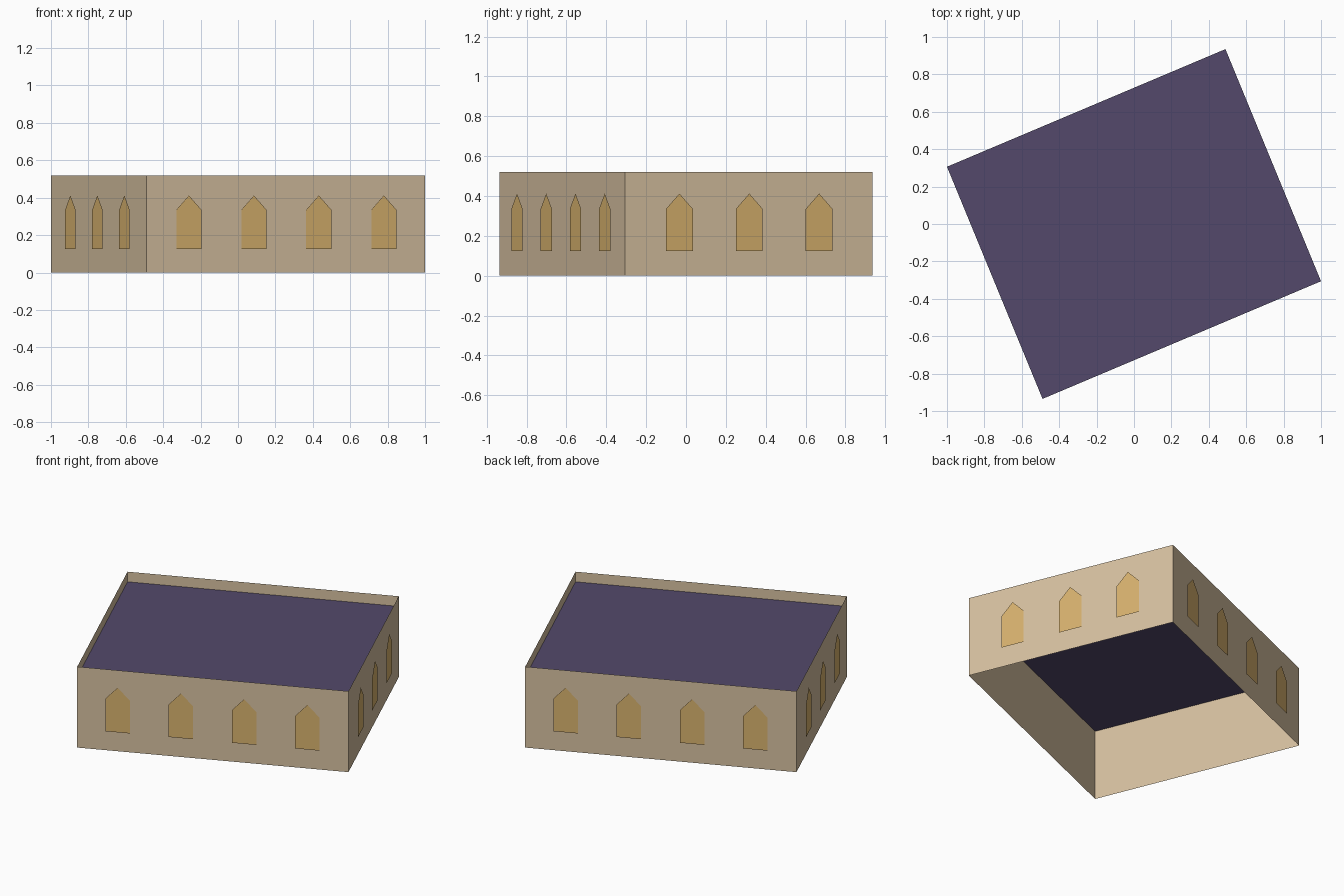
import bpy
import bmesh
from mathutils import Vector

cube = bpy.data.objects.get("Cube")
if cube:
    bpy.data.objects.remove(cube, do_unlink=True)

# Half-side vectors of the turned rectangular plan
U = Vector((0.7445, 0.3145, 0))
V = Vector((-0.2555, 0.6205, 0))
WALL_HEIGHT, ROOF_HEIGHT = 0.52, 0.455
UP = Vector((0, 0, 1))


def make_material(name, srgb):
    linear = [((c / 255 + 0.055) / 1.055) ** 2.4 for c in srgb]
    mat = bpy.data.materials.new(name)
    mat.use_nodes = True
    mat.diffuse_color = (*linear, 1)
    mat.node_tree.nodes["Principled BSDF"].inputs["Base Color"].default_value = (*linear, 1)
    return mat


def make_object(name, polygons, mat):
    """Build one object from a list of flat polygons."""
    bm = bmesh.new()
    for points in polygons:
        bm.faces.new([bm.verts.new(p) for p in points])
    bmesh.ops.remove_doubles(bm, verts=bm.verts, dist=0.0001)
    mesh = bpy.data.meshes.new(name)
    bm.to_mesh(mesh)
    bm.free()
    mesh.materials.append(mat)
    obj = bpy.data.objects.new(name, mesh)
    bpy.context.collection.objects.link(obj)
    return obj


stone = make_material("tan stone", (214, 192, 160))
glow = make_material("amber glass", (216, 178, 110))
slate = make_material("purple slate", (83, 73, 107))

# Thin outer walls, open at the bottom
corners = [-U - V, U - V, U + V, -U + V]
walls = []
for i, a in enumerate(corners):
    b = corners[(i + 1) % 4]
    walls.append([a, b, b + UP * WALL_HEIGHT, a + UP * WALL_HEIGHT])
make_object("walls", walls, stone)

# Flat roof sunk behind the parapet
make_object("roof", [[c + UP * ROOF_HEIGHT for c in corners]], slate)

# Pointed window outline: sideways offset and height
ARCH = [(-0.073, 0.125), (0.073, 0.125), (0.073, 0.335), (0, 0.412), (-0.073, 0.335)]


def add_windows(name, along, outward, places):
    direction = along.normalized()
    normal = direction.cross(UP)
    panes = []
    for t in places:
        base = outward + along * t + normal * 0.008
        panes.append([base + direction * s + UP * z for s, z in ARCH])
    make_object(name, panes, glow)


# Four windows on each long wall, three on each short wall
four = (-0.7, -0.233, 0.233, 0.7)
three = (-0.565, 0, 0.565)
add_windows("front_windows", U, -V, four)
add_windows("back_windows", -U, V, four)
add_windows("left_windows", V, U, three)
add_windows("right_windows", -V, -U, three)
